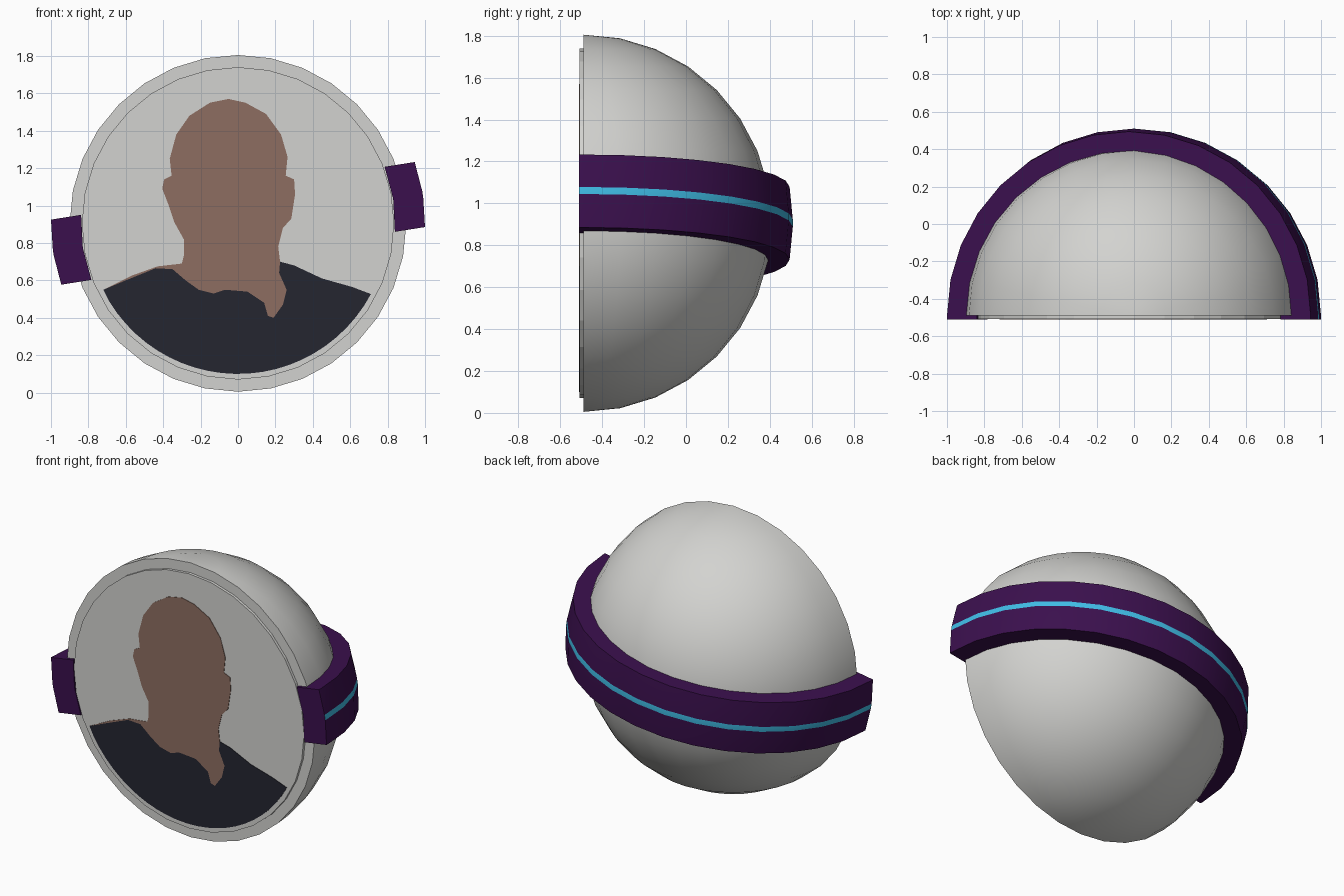
import bpy, bmesh, math
from mathutils import Vector

if "Cube" in bpy.data.objects:
    bpy.data.objects.remove(bpy.data.objects["Cube"])

CY, CZ = -0.49, 0.905          # centre of the dome
FRONT = -0.51


def material(name, rgb):
    m = bpy.data.materials.new(name)
    m.diffuse_color = (*rgb, 1)
    m.use_nodes = True
    m.node_tree.nodes["Principled BSDF"].inputs["Base Color"].default_value = m.diffuse_color
    return m


grey = material("light grey", (0.65, 0.65, 0.63))
purple = material("deep purple", (0.043, 0.005, 0.075))
cyan = material("cyan", (0.05, 0.5, 0.78))
skin = material("brown", (0.27, 0.155, 0.12))
navy = material("dark navy", (0.018, 0.019, 0.03))


def finish(bm, name, mats, smooth=True):
    bmesh.ops.recalc_face_normals(bm, faces=bm.faces)
    me = bpy.data.meshes.new(name)
    bm.to_mesh(me)
    bm.free()
    ob = bpy.data.objects.new(name, me)
    bpy.context.collection.objects.link(ob)
    for m in mats:
        me.materials.append(m)
    if smooth:
        bpy.ops.object.select_all(action='DESELECT')
        ob.select_set(True)
        bpy.context.view_layer.objects.active = ob
        bpy.ops.object.shade_smooth_by_angle(angle=math.radians(35))
    return ob


def plate(name, outline, y_front, y_back, mat):
    """Flat (x, z) outline extruded along y."""
    bm = bmesh.new()
    f = bm.faces.new([bm.verts.new((x, y_front, z)) for x, z in outline])
    ext = bmesh.ops.extrude_face_region(bm, geom=[f], use_keep_orig=True)
    for v in ext["geom"]:
        if isinstance(v, bmesh.types.BMVert):
            v.co.y = y_back
    return finish(bm, name, [mat], smooth=False)


def arc(r, a0, a1, n):
    return [(r * math.cos(a), CZ + r * math.sin(a))
            for a in (math.radians(a0 + (a1 - a0) * i / n) for i in range(n + 1))]


# Half-sphere body, flat at the front
bm = bmesh.new()
bmesh.ops.create_uvsphere(bm, u_segments=32, v_segments=16, radius=0.9)
bmesh.ops.translate(bm, verts=bm.verts, vec=(0, CY, CZ))
bmesh.ops.bisect_plane(bm, geom=bm.verts[:] + bm.edges[:] + bm.faces[:], dist=1e-4,
                       plane_co=(0, CY, 0), plane_no=(0, -1, 0), clear_outer=True)
bmesh.ops.holes_fill(bm, edges=[e for e in bm.edges if e.is_boundary], sides=0)
finish(bm, "dome", [grey])

# Raised round front panel
plate("front_panel", arc(0.835, 0, 360, 32)[:-1], FRONT + 0.002, CY + 0.01, grey)

# Tilted half-ring band with a centre stripe
tilt = math.radians(9)
u_axis = Vector((math.cos(tilt), 0, math.sin(tilt)))
v_axis = Vector((-math.sin(tilt), 0, math.cos(tilt)))
half, line = 0.176, 0.017
section = [(math.sqrt(1 - v * v), v) for v in (-half, -line, line, half)]
section += [(math.sqrt(0.84 ** 2 - v * v), v) for v in (half, 0, -half)]
path = [(1, 0, FRONT - CY)]
path += [(math.cos(math.pi * i / 16), math.sin(math.pi * i / 16), 0) for i in range(17)]
path += [(-1, 0, FRONT - CY)]
bm = bmesh.new()
rings = [[bm.verts.new(Vector((0, CY + r * s + dy, CZ)) + u_axis * (r * c) + v_axis * v)
          for r, v in section] for c, s, dy in path]
n = len(section)
for a, b in zip(rings, rings[1:]):
    for k in range(n):
        f = bm.faces.new((a[k], a[(k + 1) % n], b[(k + 1) % n], b[k]))
        f.material_index = 1 if k == 1 else 0
bm.faces.new(rings[0])
bm.faces.new(rings[-1])
finish(bm, "band", [purple, cyan])

# Portrait silhouette: head and shirt share the neckline
neckline = [(0.225, 0.70), (0.22, 0.64), (0.26, 0.55), (0.24, 0.47), (0.19, 0.40),
            (0.16, 0.41), (0.14, 0.48), (0.05, 0.54), (-0.07, 0.55), (-0.13, 0.53),
            (-0.21, 0.55), (-0.28, 0.60), (-0.35, 0.66), (-0.44, 0.665), (-0.60, 0.60),
            (-0.72, 0.55)]
head = [(-0.57, 0.625), (-0.43, 0.675), (-0.30, 0.69), (-0.29, 0.73), (-0.29, 0.82),
        (-0.34, 0.91), (-0.37, 1.0), (-0.405, 1.09), (-0.395, 1.14), (-0.355, 1.16),
        (-0.365, 1.25), (-0.33, 1.38), (-0.26, 1.48), (-0.15, 1.55), (-0.05, 1.57),
        (0.04, 1.55), (0.15, 1.49), (0.23, 1.38), (0.265, 1.26), (0.255, 1.16),
        (0.30, 1.14), (0.305, 1.06), (0.285, 0.93), (0.24, 0.88), (0.215, 0.78)]
shoulder = [(0.61, 0.565), (0.45, 0.61), (0.30, 0.68)]
plate("portrait_head", neckline + head, FRONT - 0.001, FRONT + 0.004, skin)
plate("portrait_shirt", neckline + arc(0.805, -154, -388 + 360, 24)[1:] + shoulder,
      FRONT - 0.001, FRONT + 0.004, navy)
